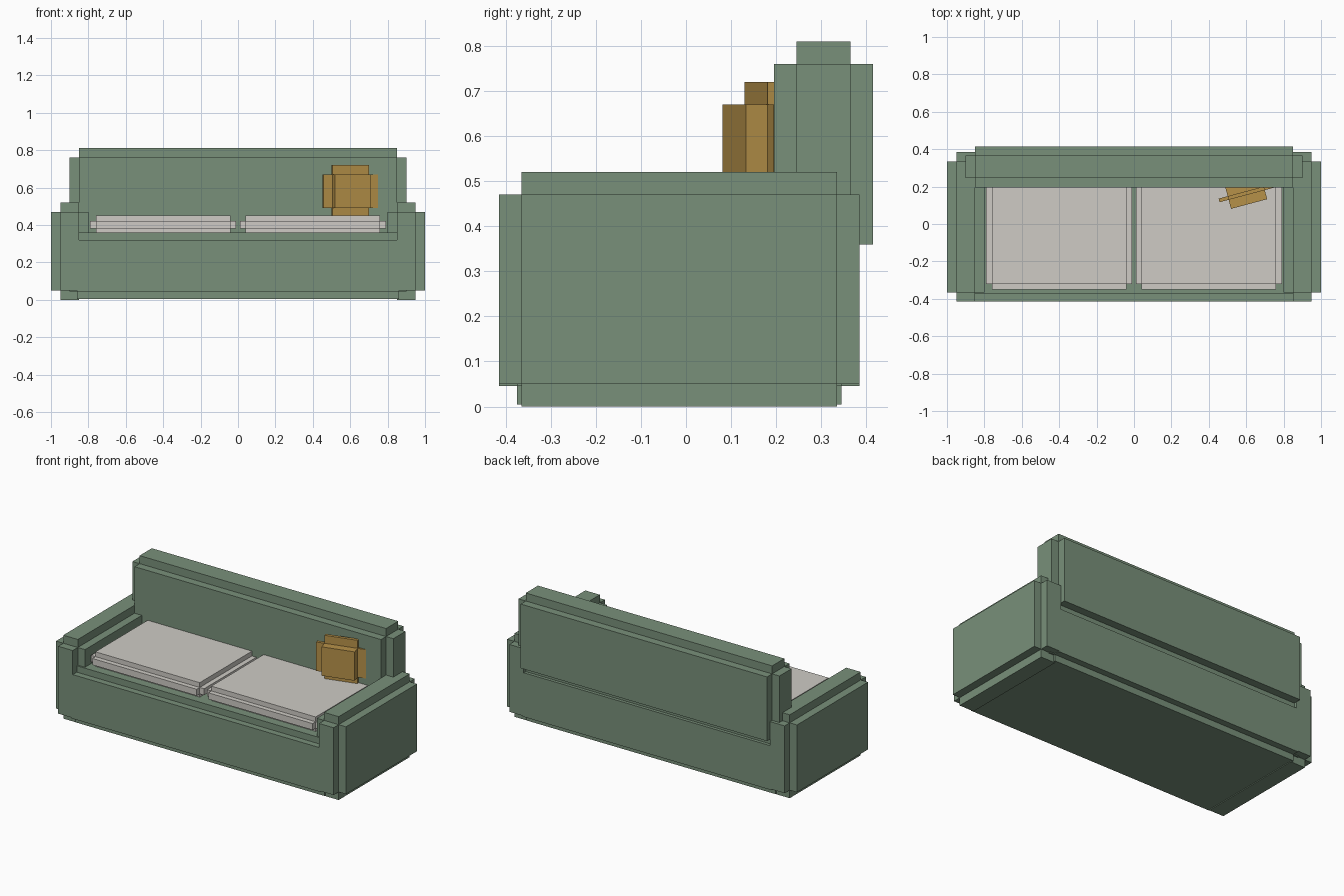
import bpy, bmesh, math
from mathutils import Matrix, Vector

if "Cube" in bpy.data.objects:
    bpy.data.objects.remove(bpy.data.objects["Cube"])


def material(name, rgb):
    m = bpy.data.materials.new(name)
    m.diffuse_color = (*rgb, 1)
    m.use_nodes = True
    m.node_tree.nodes["Principled BSDF"].inputs["Base Color"].default_value = m.diffuse_color
    return m


GREEN = material("sage green", (0.19, 0.28, 0.195))
LINEN = material("pale linen", (0.62, 0.60, 0.56))
OCHRE = material("ochre", (0.47, 0.285, 0.066))


def stepped_block(name, lo, hi, step, mat, turn=0):
    """Three crossing boxes: each keeps one full dimension and is inset on the other two."""
    lo, hi = Vector(lo), Vector(hi)
    size = hi - lo
    bm = bmesh.new()
    for axis in range(3):
        dims = [size[i] if i == axis else size[i] - 2 * step for i in range(3)]
        bmesh.ops.create_cube(bm, size=1, matrix=Matrix.Diagonal((*dims, 1)))
    mesh = bpy.data.meshes.new(name)
    bm.to_mesh(mesh)
    bm.free()
    mesh.materials.append(mat)
    ob = bpy.data.objects.new(name, mesh)
    ob.location = (lo + hi) / 2
    ob.rotation_euler.z = turn
    bpy.context.collection.objects.link(ob)
    return ob


# Frame: base and backrest
stepped_block("base", (-0.9, -0.415, 0.005), (0.9, 0.385, 0.36), 0.04, GREEN)
stepped_block("backrest", (-0.9, 0.195, 0.31), (0.9, 0.415, 0.81), 0.05, GREEN)

# Arms and seat cushions, one per side
for side, s in (("left", -1), ("right", 1)):
    a, b = sorted((s * 0.8, s * 1.0))
    stepped_block(side + "_arm", (a, -0.415, 0), (b, 0.385, 0.52), 0.05, GREEN)
    a, b = sorted((s * 0.01, s * 0.79))
    stepped_block(side + "_seat_cushion", (a, -0.35, 0.35), (b, 0.25, 0.45), 0.03, LINEN)

# Throw pillow, turned slightly
stepped_block("throw_pillow", (0.45, 0.105, 0.44), (0.75, 0.225, 0.72), 0.05, OCHRE,
              math.radians(15))
